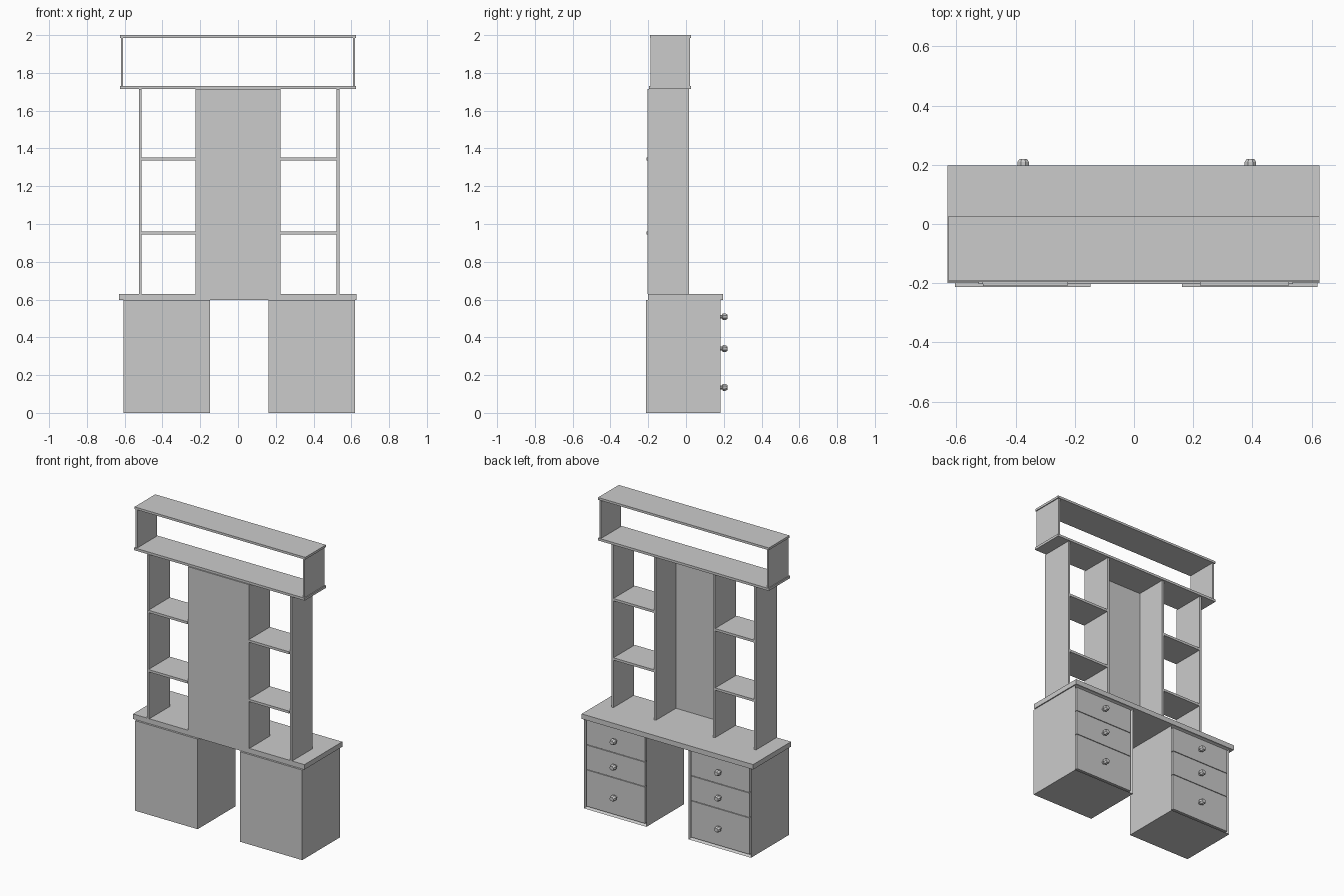
import bpy, bmesh, math
from mathutils import Matrix

if "Cube" in bpy.data.objects:
    bpy.data.objects.remove(bpy.data.objects["Cube"])


def finish(name, bm):
    bmesh.ops.recalc_face_normals(bm, faces=bm.faces)
    me = bpy.data.meshes.new(name)
    bm.to_mesh(me)
    bm.free()
    ob = bpy.data.objects.new(name, me)
    bpy.context.collection.objects.link(ob)
    return ob


def box_bm(x0, x1, y0, y1, z0, z1):
    bm = bmesh.new()
    bmesh.ops.create_cube(bm, size=1)
    for v in bm.verts:
        v.co.x = x1 if v.co.x > 0 else x0
        v.co.y = y1 if v.co.y > 0 else y0
        v.co.z = z1 if v.co.z > 0 else z0
    return bm


def box(name, *b):
    return finish(name, box_bm(*b))


def knob(name, x, y, z):
    # stepped octagonal profile, turned about the y axis
    rings = [(0.012, 0.0), (0.012, 0.012), (0.021, 0.016), (0.021, 0.030), (0.014, 0.040)]
    bm = bmesh.new()
    loops = []
    for r, d in rings:
        pts = [(i + 0.5) * math.pi / 4 for i in range(8)]
        loops.append([bm.verts.new((x + r * math.cos(a), y + d, z + r * 0.94 * math.sin(a)))
                      for a in pts])
    for a, b in zip(loops, loops[1:]):
        for i in range(8):
            bm.faces.new((a[i], a[(i + 1) % 8], b[(i + 1) % 8], b[i]))
    bm.faces.new(loops[0])
    bm.faces.new(loops[-1])
    return finish(name, bm)


# Drawer cabinets
drawers = [(0.015, 0.26, 0.135), (0.26, 0.425, 0.34), (0.425, 0.59, 0.509)]
for side, cx in (("left", -0.376), ("right", 0.391)):
    h = 0.229
    bm = box_bm(cx - h, cx + h, -0.213, 0.183, 0, 0.597)
    front = max(bm.faces, key=lambda f: f.calc_center_median().y)
    bmesh.ops.inset_region(bm, faces=[front], thickness=0.013)
    bmesh.ops.translate(bm, verts=front.verts, vec=(0, -0.02, 0))
    finish(side + "_cabinet", bm)
    for i, (z0, z1, zk) in enumerate(drawers):
        box(f"{side}_drawer_{i}", cx - h + 0.015, cx + h - 0.015, 0.163, 0.179,
            z0 + 0.002, z1 - 0.002)
        knob(f"{side}_knob_{i}", cx + 0.002, 0.179, zk)

# Table top
box("table_top", -0.63, 0.627, -0.2, 0.197, 0.597, 0.63)

# Uprights and shelves between them
for side, xa, xb in (("left", -0.525, -0.209), ("right", 0.209, 0.537)):
    t = 0.015
    box(side + "_upright_a", xa, xa + t, -0.203, 0.016, 0.63, 1.716)
    box(side + "_upright_b", xb - t, xb, -0.203, 0.016, 0.63, 1.716)
    for i, z in enumerate((0.944, 1.337)):
        box(f"{side}_shelf_{i}", xa + t, xb - t, -0.209, 0.014, z, z + 0.016)

# Centre panel
box("centre_panel", -0.209, 0.209, -0.203, -0.193, 0.63, 1.716)

# Top open shelf box
box("top_shelf_base", -0.626, 0.626, -0.195, 0.027, 1.715, 1.731)
box("top_shelf_lid", -0.626, 0.626, -0.19, 0.027, 1.985, 2.0)
for side, x in (("left", -0.62), ("right", 0.608)):
    box("top_shelf_side_" + side, x, x + 0.012, -0.187, 0.02, 1.731, 1.985)
